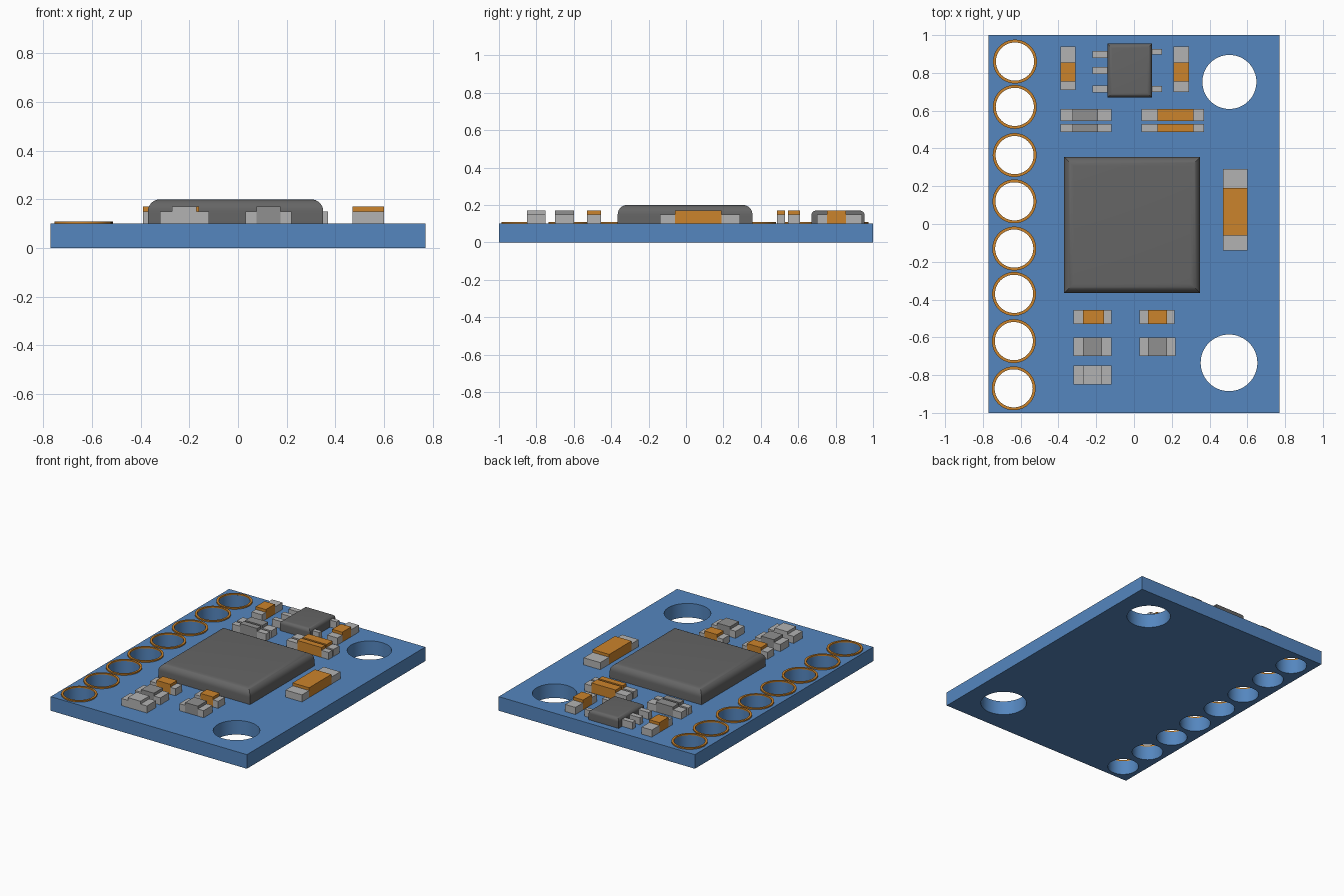
import bpy, bmesh, math
from mathutils import Vector, Matrix

if "Cube" in bpy.data.objects:
    bpy.data.objects.remove(bpy.data.objects["Cube"])

TOP = 0.1        # upper face of the board
SEGS = 64


def material(name, rgb):
    m = bpy.data.materials.new(name)
    m.diffuse_color = (*rgb, 1)
    m.use_nodes = True
    m.node_tree.nodes["Principled BSDF"].inputs["Base Color"].default_value = m.diffuse_color
    return m


BLUE = material("board_blue", (0.09, 0.24, 0.52))
ORANGE = material("copper_orange", (0.6, 0.23, 0.025))
DARK = material("chip_dark_grey", (0.13, 0.13, 0.13))
MID = material("body_grey", (0.28, 0.28, 0.28))
LIGHT = material("terminal_grey", (0.45, 0.45, 0.45))


def finish(name, bm, mat, smooth=False):
    bmesh.ops.recalc_face_normals(bm, faces=bm.faces[:])
    me = bpy.data.meshes.new(name)
    bm.to_mesh(me)
    bm.free()
    ob = bpy.data.objects.new(name, me)
    bpy.context.collection.objects.link(ob)
    if mat:
        me.materials.append(mat)
    if smooth:
        shade(ob)
    return ob


def shade(ob):
    bpy.ops.object.select_all(action='DESELECT')
    ob.select_set(True)
    bpy.context.view_layer.objects.active = ob
    bpy.ops.object.shade_smooth_by_angle(angle=math.radians(30))


def add_box(bm, x0, x1, y0, y1, z0, z1):
    m = Matrix.Translation(((x0 + x1) / 2, (y0 + y1) / 2, (z0 + z1) / 2))
    m = m @ Matrix.Diagonal((abs(x1 - x0), abs(y1 - y0), z1 - z0, 1))
    bmesh.ops.create_cube(bm, size=1, matrix=m)


def boxes(name, items, mat):
    bm = bmesh.new()
    for it in items:
        add_box(bm, *it)
    return finish(name, bm, mat)


def chip(name, x0, x1, y0, y1, z1, r):
    # box with only its top rim rounded
    bm = bmesh.new()
    add_box(bm, x0, x1, y0, y1, TOP, z1)
    rim = [e for e in bm.edges if all(v.co.z > z1 - 1e-4 for v in e.verts)]
    bmesh.ops.bevel(bm, geom=rim, offset=r, segments=8, profile=0.5, affect='EDGES')
    return finish(name, bm, DARK, True)


def component(name, x0, x1, y0, y1, a, b, mat):
    # taller body from a to b along the long axis, a terminal at each end
    if x1 - x0 > y1 - y0:
        ends = [(x0, a, y0, y1), (b, x1, y0, y1)]
        body = (a, b, y0, y1)
    else:
        ends = [(x0, x1, y0, a), (x0, x1, b, y1)]
        body = (x0, x1, a, b)
    boxes(name + "_terminals", [(*e, TOP, 0.15) for e in ends], LIGHT)
    boxes(name + "_body", [(*body, TOP, 0.17)], mat)


# hole positions: pin row and two mounting holes
pin_y = [0.86, 0.62, 0.365, 0.12, -0.13, -0.37, -0.62, -0.87]
pins = [(-0.63 - 0.001 * i, y, 0.101) for i, y in enumerate(pin_y)]
holes = pins + [(0.505, 0.752, 0.143), (0.503, -0.735, 0.15)]

# board with drilled holes
board = boxes("circuit_board", [(-0.77, 0.77, -1, 1, 0, TOP)], BLUE)
bm = bmesh.new()
for x, y, r in holes:
    bmesh.ops.create_cone(bm, cap_ends=True, segments=SEGS, radius1=r, radius2=r,
                          depth=0.4, matrix=Matrix.Translation((x, y, 0.05)))
cutter = finish("hole_cutter", bm, None)
cutter.hide_render = True
cutter.hide_set(True)
mod = board.modifiers.new("holes", 'BOOLEAN')
mod.operation, mod.solver, mod.object = 'DIFFERENCE', 'EXACT', cutter
bpy.ops.object.select_all(action='DESELECT')
board.select_set(True)
bpy.context.view_layer.objects.active = board
bpy.ops.object.modifier_apply(modifier=mod.name)
bpy.data.objects.remove(cutter)
shade(board)

# copper rings around the pin holes
for i, (x, y, r) in enumerate(pins):
    bm = bmesh.new()
    prof = [bm.verts.new((x + rr, y, z)) for rr, z in
            ((r, TOP), (0.116, TOP), (0.116, 0.109), (r, 0.109))]
    edges = [bm.edges.new((prof[k], prof[(k + 1) % 4])) for k in range(4)]
    bmesh.ops.spin(bm, geom=prof + edges, cent=(x, y, 0), axis=(0, 0, 1),
                   angle=2 * math.pi, steps=SEGS)
    bmesh.ops.remove_doubles(bm, verts=bm.verts[:], dist=1e-5)
    finish(f"pin_ring_{i + 1}", bm, ORANGE, True)

# chips and the small chip's legs
chip("main_chip", -0.37, 0.35, -0.365, 0.355, 0.2, 0.05)
chip("small_chip", -0.14, 0.095, 0.67, 0.955, 0.17, 0.025)
legs = [(-0.22, -0.13, y - 0.018, y + 0.018, TOP, 0.15) for y in (0.898, 0.813, 0.715)]
legs += [(0.085, 0.147, y - 0.015, y + 0.015, TOP, 0.15) for y in (0.912, 0.715)]
boxes("small_chip_legs", legs, LIGHT)

# surface-mounted components
component("capacitor_back_left", -0.39, -0.31, 0.71, 0.94, 0.755, 0.855, ORANGE)
component("capacitor_back_right", 0.21, 0.29, 0.70, 0.94, 0.755, 0.855, ORANGE)
component("capacitor_side", 0.47, 0.60, -0.14, 0.29, -0.06, 0.19, ORANGE)
for row, (y0, y1) in {"wide": (0.545, 0.61), "narrow": (0.487, 0.53)}.items():
    component(f"resistor_{row}", -0.39, -0.12, y0, y1, -0.325, -0.19, MID)
    component(f"capacitor_{row}", 0.04, 0.37, y0, y1, 0.125, 0.315, ORANGE)
component("capacitor_front_left", -0.32, -0.12, -0.53, -0.455, -0.27, -0.16, ORANGE)
component("capacitor_front_right", 0.03, 0.215, -0.53, -0.455, 0.075, 0.175, ORANGE)
component("resistor_front_left", -0.32, -0.12, -0.70, -0.60, -0.27, -0.17, MID)
component("resistor_front_right", 0.03, 0.22, -0.70, -0.60, 0.075, 0.175, MID)
component("indicator_light", -0.32, -0.12, -0.85, -0.75, -0.27, -0.17, LIGHT)
